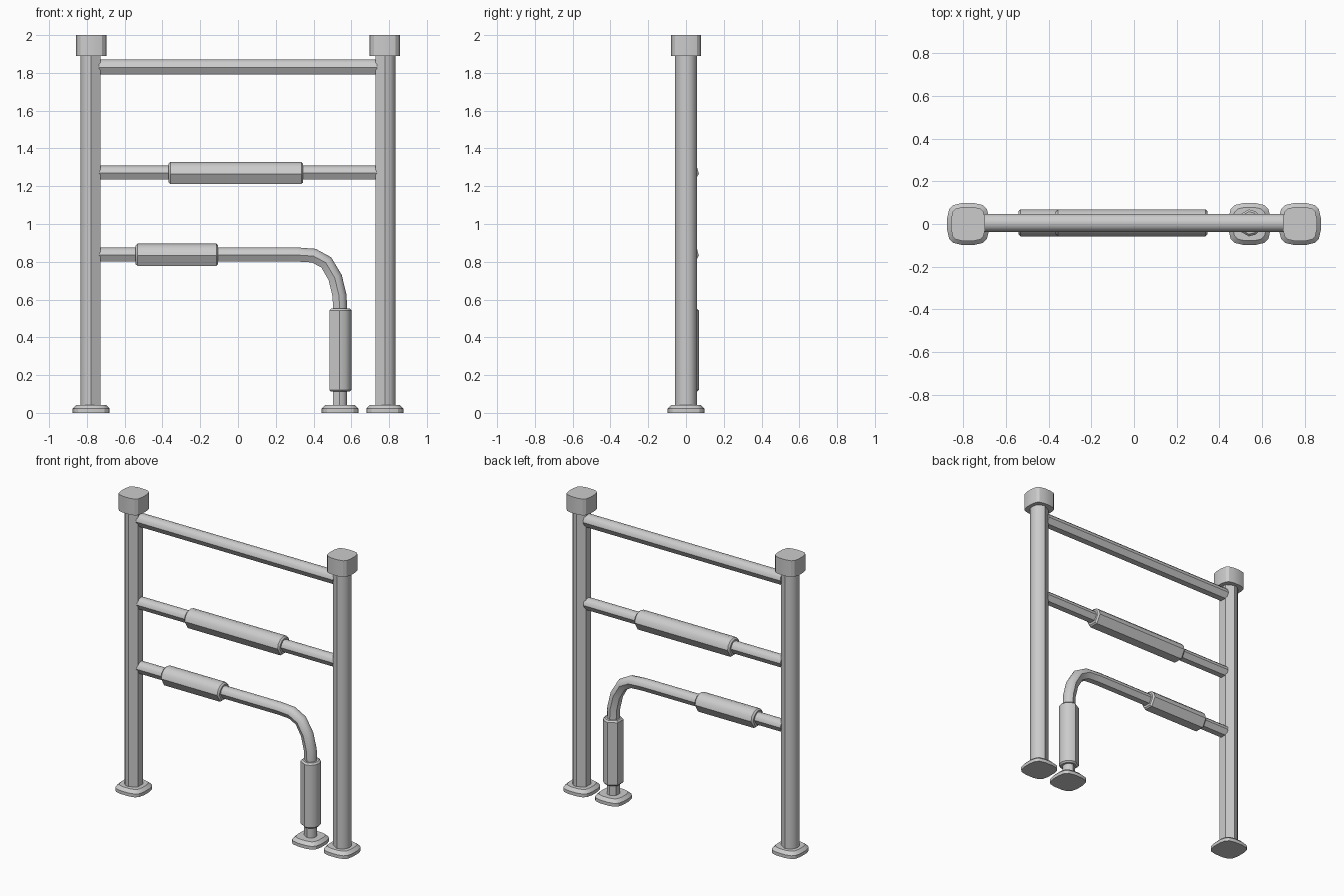
import bpy, bmesh, math
from mathutils import Vector

if "Cube" in bpy.data.objects:
    bpy.data.objects.remove(bpy.data.objects["Cube"])


def finish(bm, name, angle=40):
    bmesh.ops.recalc_face_normals(bm, faces=bm.faces)
    me = bpy.data.meshes.new(name)
    bm.to_mesh(me)
    bm.free()
    ob = bpy.data.objects.new(name, me)
    bpy.context.collection.objects.link(ob)
    bpy.ops.object.select_all(action='DESELECT')
    ob.select_set(True)
    bpy.context.view_layer.objects.active = ob
    bpy.ops.object.shade_smooth_by_angle(angle=math.radians(angle))
    return ob


def skin(name, rings, angle=40):
    bm = bmesh.new()
    loops = [[bm.verts.new(p) for p in r] for r in rings]
    n = len(loops[0])
    for a, b in zip(loops, loops[1:]):
        for i in range(n):
            bm.faces.new((a[i], a[(i + 1) % n], b[(i + 1) % n], b[i]))
    bm.faces.new(loops[0])
    bm.faces.new(loops[-1])
    return finish(bm, name, angle)


# Tube section: rounded on the outer side, coarse flats on the inner side
SECTION = [math.radians(a) for a in (-90, -60, -30, 0, 30, 60, 90, 150, 210)]


def tube(name, path, y=0.0):
    """Sweep the section along (x, z, radius) stations; outer side is left of travel."""
    rings = []
    pts = [Vector((x, z)) for x, z, r in path]
    for i, (x, z, r) in enumerate(path):
        t = Vector((0, 0))
        if i > 0:
            t += (pts[i] - pts[i - 1]).normalized()
        if i < len(pts) - 1:
            t += (pts[i + 1] - pts[i]).normalized()
        t.normalize()
        rings.append([(x - t.y * r * math.cos(a), y + r * math.sin(a),
                       z + t.x * r * math.cos(a)) for a in SECTION])
    return skin(name, rings)


def soft_square(h, z, x):
    """Square outline with bulged sides and clipped corners."""
    base = [(1, -0.3), (1, 0.3), (0.9, 0.72), (0.72, 0.9)]
    out = []
    for k in range(4):
        c, s = round(math.cos(k * math.pi / 2)), round(math.sin(k * math.pi / 2))
        out += [(x + h * (u * c - v * s), h * (u * s + v * c), z) for u, v in base]
    return out


def foot(name, x):
    skin(name, [soft_square(h, z, x) for h, z in
                ((0.098, 0), (0.098, 0.022), (0.078, 0.042))], 25)


def sleeve(name, a, b, r, y):
    """Grip between (x, z) points with chamfered ends."""
    a, b = Vector(a), Vector(b)
    d = (b - a).normalized() * 0.01
    tube(name, [(*a, r - 0.01), (*(a + d), r), (*(b - d), r), (*b, r - 0.01)], y)


# Posts with caps and feet
PX = 0.777
tube("left_post", [(-PX, 0.03, 0.058), (-PX, 1.92, 0.058)])
tube("right_post", [(PX, 1.92, 0.058), (PX, 0.03, 0.058)])
for side, x in (("left", -PX), ("right", PX)):
    skin(side + "_cap", [soft_square(0.08, z, x) for z in (1.89, 2.0)], 25)
    foot(side + "_foot", x)

# Horizontal bars
Y = 0.005
tube("top_bar", [(-0.735, 1.829, 0.043), (0.735, 1.829, 0.043)], Y)
tube("middle_bar", [(-0.735, 1.269, 0.04), (0.735, 1.269, 0.04)], Y)
sleeve("middle_grip", (-0.367, 1.266), (0.345, 1.266), 0.063, Y)

# Lower bar bending down into a short leg
LX, LZ, R = 0.538, 0.836, 0.04
path = [(-0.735, LZ, R), (0.31, LZ, R), (0.40, 0.83, R), (0.465, 0.795, R),
        (0.512, 0.715, R), (0.535, 0.62, R), (LX, 0.54, R), (LX, 0.03, R)]
tube("bent_lower_bar", path, Y)
sleeve("lower_grip", (-0.542, LZ - 0.003), (-0.105, LZ - 0.003), 0.063, Y)
sleeve("leg_grip", (LX, 0.552), (LX, 0.112), 0.063, Y)
foot("leg_foot", LX + 0.003)
